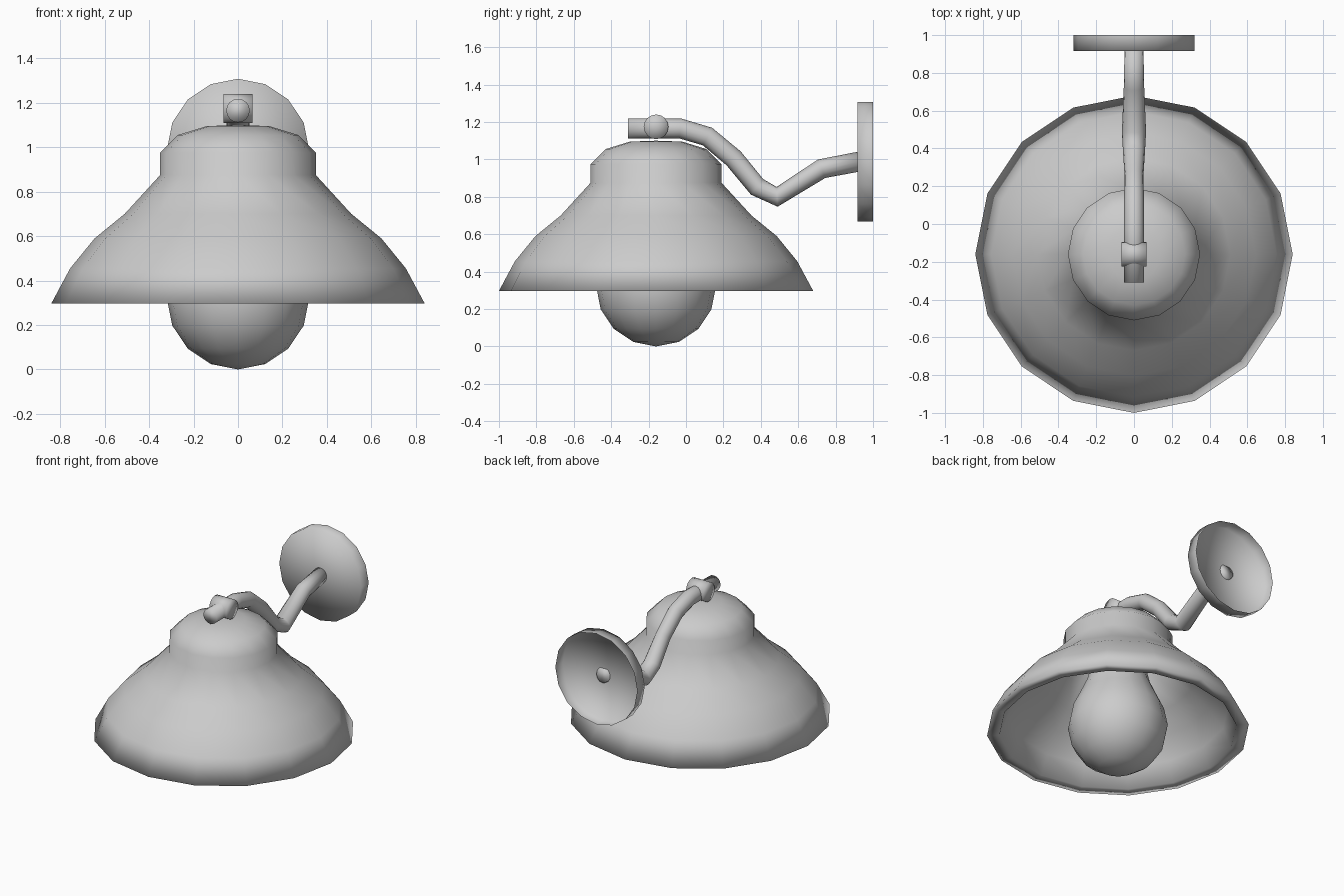
import bpy, bmesh
from math import sin, cos, pi
from mathutils import Vector, Matrix

if "Cube" in bpy.data.objects:
    bpy.data.objects.remove(bpy.data.objects["Cube"])

SIDES = 16
AXIS_Y = -0.16


def finish(name, bm):
    bmesh.ops.remove_doubles(bm, verts=bm.verts, dist=1e-4)
    bmesh.ops.recalc_face_normals(bm, faces=bm.faces)
    mesh = bpy.data.meshes.new(name)
    bm.to_mesh(mesh)
    bm.free()
    mesh.shade_smooth()
    ob = bpy.data.objects.new(name, mesh)
    bpy.context.collection.objects.link(ob)
    return ob


def lathe(name, profile, matrix):
    """Revolve a (radius, height) profile about local z."""
    bm = bmesh.new()
    vs = [bm.verts.new((r, 0, z)) for r, z in profile]
    es = [bm.edges.new(p) for p in zip(vs, vs[1:])]
    bmesh.ops.spin(bm, geom=vs + es, cent=(0, 0, 0), axis=(0, 0, 1),
                   angle=2 * pi, steps=SIDES, use_merge=False)
    bm.transform(matrix)
    return finish(name, bm)


def tube(name, path, sides=16):
    """Sweep a round section along (y, z, half width) points in the x = 0 plane."""
    bm = bmesh.new()
    pts = [Vector((0, y, z)) for y, z, r in path]
    rings = []
    for i, p in enumerate(pts):
        a = (p - pts[i - 1]).normalized() if i else Vector()
        b = (pts[i + 1] - p).normalized() if i < len(pts) - 1 else Vector()
        t = (a + b).normalized()
        n = Vector((0, -t.z, t.y))
        r = path[i][2]
        rings.append([bm.verts.new(p + Vector((r * cos(k * 2 * pi / sides), 0, 0))
                                   + n * 0.053 * sin(k * 2 * pi / sides))
                      for k in range(sides)])
    for r0, r1 in zip(rings, rings[1:]):
        for k in range(sides):
            j = (k + 1) % sides
            bm.faces.new((r0[k], r0[j], r1[j], r1[k]))
    bm.faces.new(rings[0])
    bm.faces.new(rings[-1])
    return finish(name, bm)


axis = Matrix.Translation((0, AXIS_Y, 0))

# Bell shade: outer skin from the crown to the thick rim, then the inner skin back up
lathe("shade", [(0, 1.10), (0.14, 1.095), (0.27, 1.055), (0.35, 0.975), (0.35, 0.875),
                (0.51, 0.70), (0.645, 0.59), (0.755, 0.455), (0.84, 0.297),
                (0.76, 0.297), (0.705, 0.43), (0.61, 0.56), (0.485, 0.67),
                (0.325, 0.86), (0.325, 0.965), (0.255, 1.035), (0.13, 1.07), (0, 1.075)], axis)

# Bulb: round globe narrowing to a neck inside the shade
R = 0.32
globe = [(R * sin(a * pi / 8), R - R * cos(a * pi / 8)) for a in range(6)]
lathe("bulb", globe + [(0.25, 0.54), (0.205, 0.64), (0.175, 0.76), (0.165, 0.96), (0, 0.98)], axis)

# Bent arm from the clamp to the wall plate
tube("arm", [(-0.31, 1.165, 0.053), (-0.03, 1.165, 0.053), (0.115, 1.122, 0.053),
             (0.255, 1.005, 0.05), (0.38, 0.853, 0.058), (0.487, 0.80, 0.064),
             (0.725, 0.95, 0.054), (0.925, 0.988, 0.05)])

# Clamp: short cross cylinder joining arm and shade
lathe("clamp", [(0, -0.066), (0.066, -0.066), (0.066, 0.066), (0, 0.066)],
      Matrix.Translation((0, AXIS_Y, 1.174)) @ Matrix.Rotation(pi / 2, 4, 'Y'))

# Wall plate: shallow dish, open at the back
lathe("wall_plate", [(0, 0), (0.32, 0), (0.32, 0.083)],
      Matrix.Translation((0, 0.917, 0.988)) @ Matrix.Rotation(-pi / 2, 4, 'X'))
